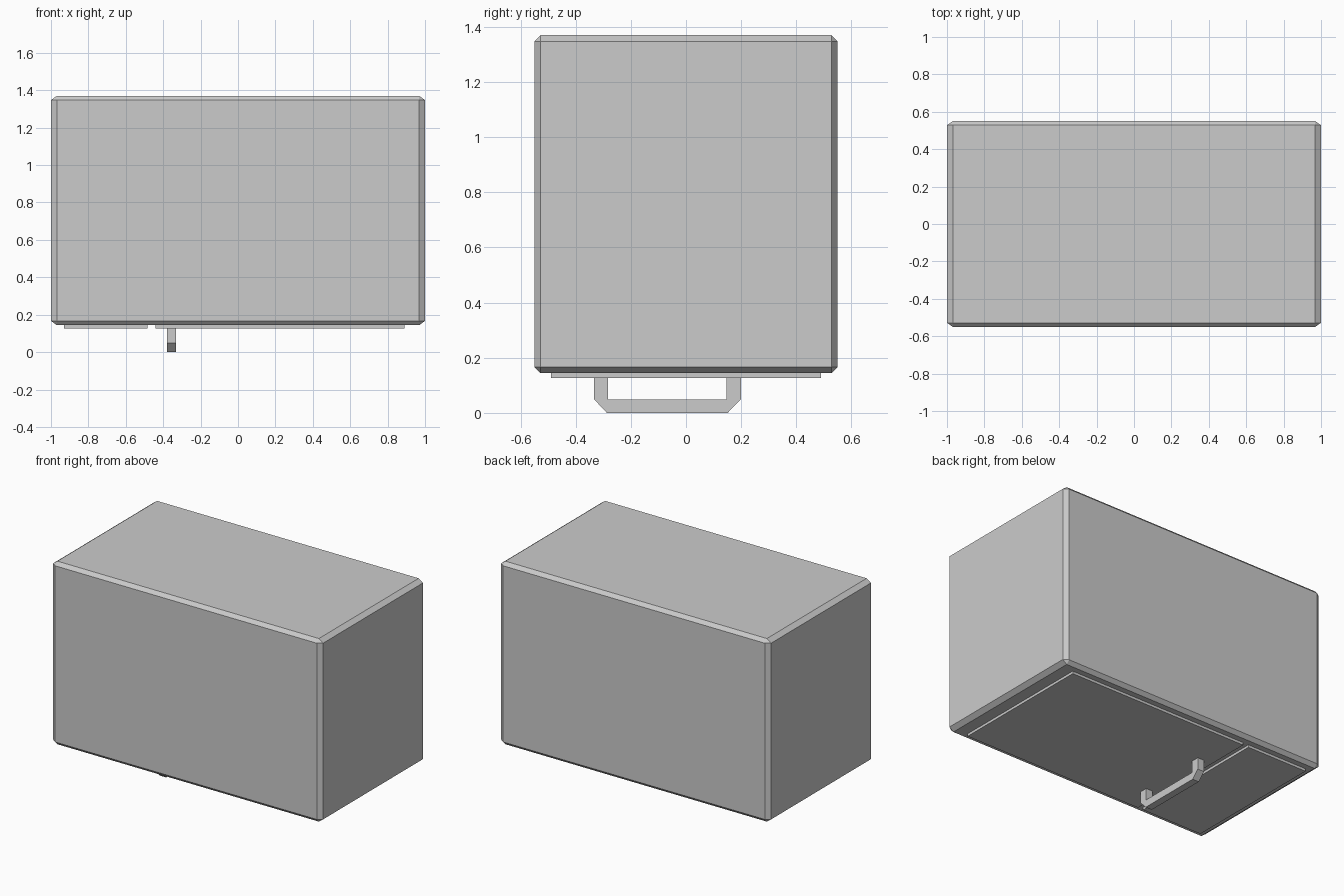
import bpy, bmesh
from mathutils import Vector

if "Cube" in bpy.data.objects:
    bpy.data.objects.remove(bpy.data.objects["Cube"])


def finish(name, bm):
    bmesh.ops.recalc_face_normals(bm, faces=bm.faces)
    mesh = bpy.data.meshes.new(name)
    bm.to_mesh(mesh)
    bm.free()
    obj = bpy.data.objects.new(name, mesh)
    bpy.context.collection.objects.link(obj)
    return obj


def box(name, lo, hi, chamfer=None):
    """Box between two corners; chamfer gives the inset along each axis."""
    lo, hi = Vector(lo), Vector(hi)
    size = hi - lo
    scale = Vector(chamfer) if chamfer else Vector((1, 1, 1))
    bm = bmesh.new()
    bmesh.ops.create_cube(bm, size=1)
    # work in chamfer units so one even bevel gives a per-axis inset
    bmesh.ops.scale(bm, verts=bm.verts, vec=[s / c for s, c in zip(size, scale)])
    if chamfer:
        bmesh.ops.bevel(bm, geom=bm.edges[:], offset=1, segments=1,
                        affect='EDGES', profile=0.5)
    bmesh.ops.scale(bm, verts=bm.verts, vec=scale)
    bmesh.ops.translate(bm, verts=bm.verts, vec=(lo + hi) / 2)
    return finish(name, bm)


# Chamfered case
box("case", (-1, -0.55, 0.144), (1, 0.55, 1.37), (0.031, 0.022, 0.023))

# Raised panels on the underside
box("door_panel", (-0.442, -0.49, 0.127), (0.89, 0.49, 0.15))
box("control_panel", (-0.93, -0.49, 0.127), (-0.483, 0.49, 0.15))

# Handle: mitred U profile in the y-z plane, extruded along x
profile = [(-0.333, 0.13), (-0.333, 0.049), (-0.287, 0), (0.151, 0),
           (0.199, 0.049), (0.199, 0.13), (0.147, 0.13), (0.147, 0.049),
           (-0.282, 0.049), (-0.282, 0.13)]
bm = bmesh.new()
face = bm.faces.new([bm.verts.new((-0.38, y, z)) for y, z in profile])
ext = bmesh.ops.extrude_face_region(bm, geom=[face], use_keep_orig=True)
moved = [v for v in ext["geom"] if isinstance(v, bmesh.types.BMVert)]
bmesh.ops.translate(bm, verts=moved, vec=(0.048, 0, 0))
finish("door_handle", bm)
